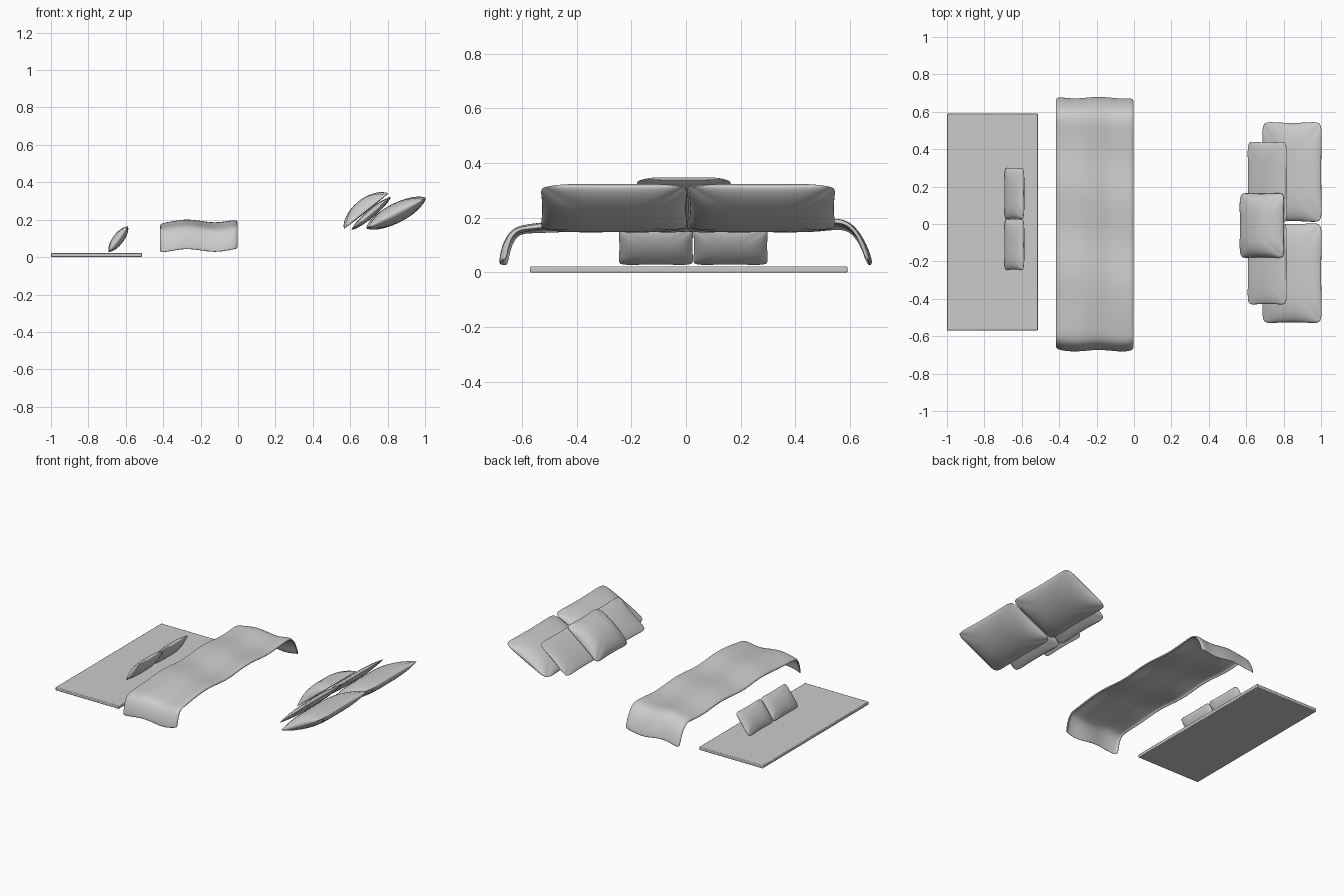
import bpy, bmesh
from math import sin, cos, pi, radians

if "Cube" in bpy.data.objects:
    bpy.data.objects.remove(bpy.data.objects["Cube"])


def finish(bm, name):
    bmesh.ops.recalc_face_normals(bm, faces=bm.faces)
    me = bpy.data.meshes.new(name)
    bm.to_mesh(me)
    bm.free()
    me.polygons.foreach_set("use_smooth", [True] * len(me.polygons))
    ob = bpy.data.objects.new(name, me)
    bpy.context.collection.objects.link(ob)
    return ob


def pillow(name, loc, half_len, half_wid, up, down, tilt, n=28):
    """Stuffed cushion: pinched rounded outline, bulging up and down by different amounts."""
    bm = bmesh.new()
    for side, h in ((1, up), (-1, down)):
        rows = []
        for i in range(n + 1):
            row = []
            for j in range(n + 1):
                u, v = -cos(pi * i / n), -cos(pi * j / n)
                m = max(abs(u), abs(v))
                r = m / (abs(u) ** 9 + abs(v) ** 9) ** (1 / 9) if m > 1e-6 else 1
                x = half_len * u * r * (1.05 - 0.05 * (1 - v * v))
                y = half_wid * v * r * (1.03 - 0.04 * (1 - u * u))
                z = side * h * max(0, 1 - u * u) ** 0.62 * max(0, 1 - v ** 4) ** 0.55
                row.append(bm.verts.new((x, y, z)))
            rows.append(row)
        for i in range(n):
            for j in range(n):
                bm.faces.new((rows[i][j], rows[i + 1][j], rows[i + 1][j + 1], rows[i][j + 1]))
    bmesh.ops.remove_doubles(bm, verts=bm.verts, dist=1e-5)
    ob = finish(bm, name)
    ob.location = loc
    ob.rotation_euler = (0, -radians(tilt), 0)
    return ob


# Flat seat pad
bpy.ops.mesh.primitive_cube_add(size=1, location=(-0.757, 0.01, 0.011))
pad = bpy.context.object
pad.name = "seat_pad"
pad.scale = (0.486, 1.16, 0.022)
bpy.ops.object.transform_apply(location=False, rotation=False, scale=True)
bev = pad.modifiers.new("soft_edge", "BEVEL")
bev.width, bev.segments = 0.004, 2
bpy.ops.object.shade_smooth_by_angle()

# Pillows in pairs, then the single front cushion
for side, y_small, y_mid, y_big in (("left", -0.11, -0.213, -0.263), ("right", 0.163, 0.222, 0.278)):
    pillow("small_pillow_" + side, (-0.64, y_small, 0.096), 0.083, 0.135, 0.029, 0.029, 53)
    pillow("middle_pillow_" + side, (0.712, y_mid, 0.234), 0.133, 0.216, 0.022, 0.022, 40)
    pillow("large_pillow_" + side, (0.845, y_big, 0.235), 0.174, 0.265, 0.052, 0.052, 27)
pillow("front_cushion", (0.685, -0.008, 0.246), 0.147, 0.172, 0.066, 0.004, 38.6)

# Draped throw: side profile swept across its width, with soft waves
profile = [(-0.68, 0.035), (-0.672, 0.08), (-0.655, 0.125), (-0.625, 0.16), (-0.57, 0.175)]
profile += [(-0.48 + 0.08 * k, 0.187) for k in range(13)]
profile += [(0.56, 0.188), (0.605, 0.17), (0.637, 0.135), (0.662, 0.09), (0.68, 0.035)]
widths = [-0.42, -0.415, -0.39, -0.34, -0.28, -0.21, -0.14, -0.08, -0.03, -0.005, 0.0]
drops = [0.022, 0.006] + [0] * 7 + [0.006, 0.022]
bm = bmesh.new()
rows = []
for y, z in profile:
    hang = min(1, max(0, (abs(y) - 0.55) / 0.13))
    row = []
    for x, d in zip(widths, drops):
        dz = 0.008 * sin(y * 14 + x * 3) * (1 - hang) + 0.010 * sin(x * 22 + 1.2)
        dy = 0.006 * sin(x * 25) * hang
        side = 1 if y > 0 else -1
        row.append(bm.verts.new((x, y + dy - side * d * hang, z + dz - d * (1 - hang))))
    rows.append(row)
for a, b in zip(rows, rows[1:]):
    for k in range(len(widths) - 1):
        bm.faces.new((a[k], a[k + 1], b[k + 1], b[k]))
throw = finish(bm, "throw_blanket")
if throw.data.polygons[len(throw.data.polygons) // 2].normal.z < 0:
    throw.data.flip_normals()
sol = throw.modifiers.new("thickness", "SOLIDIFY")
sol.thickness, sol.offset = 0.010, -1
sub = throw.modifiers.new("smooth", "SUBSURF")
sub.levels = sub.render_levels = 2
